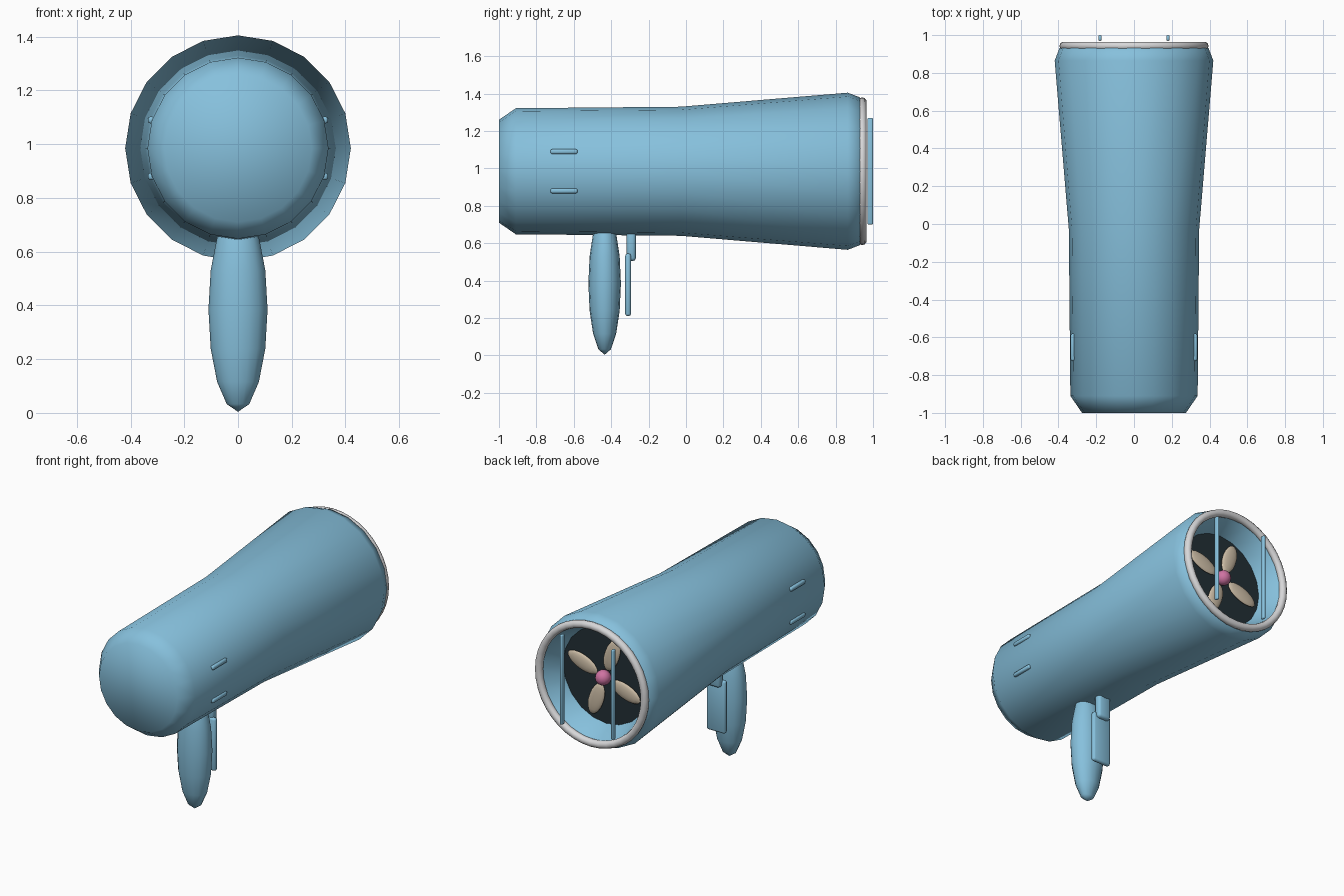
import bpy, bmesh, math
from mathutils import Matrix, Vector

if "Cube" in bpy.data.objects:
    bpy.data.objects.remove(bpy.data.objects["Cube"])

CZ = 0.985  # height of the barrel axis


def material(name, rgb):
    m = bpy.data.materials.new(name)
    m.diffuse_color = (*rgb, 1)
    m.use_nodes = True
    m.node_tree.nodes["Principled BSDF"].inputs["Base Color"].default_value = m.diffuse_color
    return m


BLUE = material("sky_blue", (0.24, 0.53, 0.72))
DARK = material("dark_teal", (0.016, 0.029, 0.036))
SILVER = material("light_grey", (0.68, 0.68, 0.69))
TAN = material("tan", (0.62, 0.52, 0.39))
PINK = material("pink", (0.62, 0.17, 0.36))


def finish(name, bm, mat, angle=60):
    bmesh.ops.recalc_face_normals(bm, faces=bm.faces)
    me = bpy.data.meshes.new(name)
    bm.to_mesh(me)
    bm.free()
    me.materials.append(mat)
    ob = bpy.data.objects.new(name, me)
    bpy.context.collection.objects.link(ob)
    bpy.ops.object.select_all(action='DESELECT')
    ob.select_set(True)
    bpy.context.view_layer.objects.active = ob
    bpy.ops.object.shade_smooth_by_angle(angle=math.radians(angle))
    return ob


def lathe(name, profile, mat, segs, closed=False):
    """Revolve (radius, y) points around the barrel axis."""
    bm = bmesh.new()
    rings = []
    for r, y in profile:
        rings.append([bm.verts.new((r * math.sin(2 * math.pi * i / segs), y,
                                    CZ + r * math.cos(2 * math.pi * i / segs)))
                      for i in range(segs)])
    pairs = list(zip(rings, rings[1:]))
    if closed:
        pairs.append((rings[-1], rings[0]))
    for a, b in pairs:
        for i in range(segs):
            j = (i + 1) % segs
            bm.faces.new((a[i], a[j], b[j], b[i]))
    if not closed:
        bm.faces.new(rings[0])
        bm.faces.new(rings[-1])
    return finish(name, bm, mat)


def ellipsoid(name, centre, radii, mat, u=16, v=8, rot=Matrix()):
    bm = bmesh.new()
    bmesh.ops.create_uvsphere(bm, u_segments=u, v_segments=v, radius=1)
    bm.transform(Matrix.Translation(Vector(centre)) @ rot @ Matrix.Diagonal((*radii, 1)))
    return finish(name, bm, mat)


def rounded_box(name, lo, hi, bevel, mat):
    bm = bmesh.new()
    bmesh.ops.create_cube(bm, size=1)
    lo, hi = Vector(lo), Vector(hi)
    bm.transform(Matrix.Translation((lo + hi) / 2) @ Matrix.Diagonal((*(hi - lo), 1)))
    bmesh.ops.bevel(bm, geom=bm.edges[:], offset=bevel, segments=2, profile=0.5,
                    affect='EDGES')
    return finish(name, bm, mat)


# barrel: closed nose, flared rear and recessed opening
lathe("barrel", [(0.275, -1), (0.337, -0.91), (0.345, -0.03), (0.42, 0.865),
                 (0.395, 0.93), (0.365, 0.945), (0.35, 0.93), (0.30, 0.79)], BLUE, 20)

# dark plate closing the recess
lathe("recess_plate", [(0.303, 0.792), (0.303, 0.798)], DARK, 32)

# rim ring around the opening
lathe("rim_ring", [(0.371 + 0.024 * math.cos(math.tau * k / 10),
                    0.942 + 0.024 * math.sin(math.tau * k / 10)) for k in range(10)],
      SILVER, 40, closed=True)

# fan: hub and four blades
ellipsoid("fan_hub", (0, 0.83, CZ), (0.047, 0.047, 0.047), PINK)
for k in range(4):
    a = math.radians(20 + 90 * k)
    ellipsoid(f"fan_blade_{k + 1}",
              (0.16 * math.cos(a), 0.82, CZ + 0.16 * math.sin(a)),
              (0.11, 0.015, 0.05), TAN, rot=Matrix.Rotation(-a, 4, 'Y'))

# guard bars and side vents, mirrored left and right
for side, s in (("left", -1), ("right", 1)):
    x = 0.18 * s
    rounded_box(f"guard_bar_{side}", (x - 0.009, 0.97, 0.70), (x + 0.009, 1.0, 1.27),
                0.007, BLUE)
    for level, z in (("upper", 1.09), ("lower", 0.88)):
        x = 0.323 * s
        rounded_box(f"vent_{level}_{side}", (x - 0.012, -0.725, z - 0.013),
                    (x + 0.012, -0.58, z + 0.013), 0.009, BLUE)

# handle
ellipsoid("handle", (0, -0.435, 0.385), (0.11, 0.087, 0.381), BLUE)

# trigger and switch in front of the grip
rounded_box("trigger", (-0.065, -0.325, 0.21), (0.065, -0.294, 0.545), 0.013, BLUE)
rounded_box("switch", (-0.045, -0.317, 0.505), (0.045, -0.268, 0.70), 0.016, BLUE)
